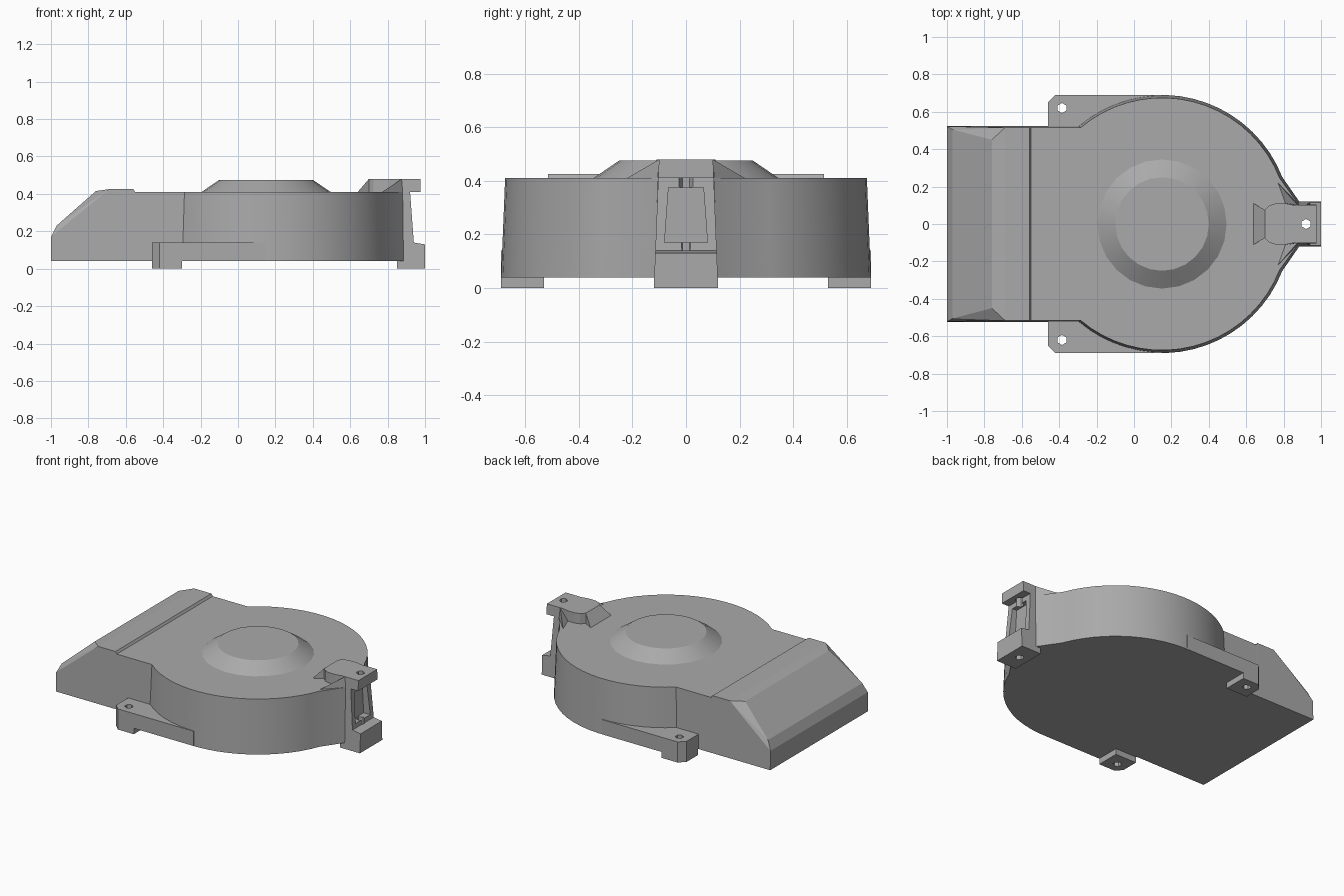
import bpy, bmesh
from math import sin, cos, asin, atan2, sqrt, pi

if "Cube" in bpy.data.objects:
    bpy.data.objects.remove(bpy.data.objects["Cube"], do_unlink=True)

grey = bpy.data.materials.new("mid grey")
grey.use_nodes = True
colour = (0.40, 0.40, 0.40, 1)
grey.diffuse_color = colour
grey.node_tree.nodes["Principled BSDF"].inputs["Base Color"].default_value = colour

CX = 0.15            # centre of the round housing
FLOOR, DECK = 0.04, 0.41


def finish(name, bm, smooth=False):
    bmesh.ops.recalc_face_normals(bm, faces=bm.faces)
    mesh = bpy.data.meshes.new(name)
    bm.to_mesh(mesh)
    bm.free()
    mesh.materials.append(grey)
    ob = bpy.data.objects.new(name, mesh)
    bpy.context.collection.objects.link(ob)
    bpy.ops.object.select_all(action='DESELECT')
    ob.select_set(True)
    bpy.context.view_layer.objects.active = ob
    if smooth:
        bpy.ops.object.shade_smooth_by_angle(angle=pi / 7)
    return ob


def loft(name, lower, upper, smooth=False):
    """Closed solid between two rings of 3D points."""
    bm = bmesh.new()
    a = [bm.verts.new(p) for p in lower]
    b = [bm.verts.new(p) for p in upper]
    bm.faces.new(a[::-1])
    bm.faces.new(b)
    for i in range(len(a)):
        j = (i + 1) % len(a)
        bm.faces.new((a[i], a[j], b[j], b[i]))
    return finish(name, bm, smooth)


def prism(name, outline, z0, z1):
    return loft(name, [(x, y, z0) for x, y in outline], [(x, y, z1) for x, y in outline])


def hull(name, points):
    bm = bmesh.new()
    for p in points:
        bm.verts.new(p)
    bmesh.ops.convex_hull(bm, input=bm.verts)
    bmesh.ops.dissolve_limit(bm, angle_limit=0.02, verts=bm.verts, edges=bm.edges)
    return finish(name, bm)


def both(points):
    return [(x, s * y, z) for x, y, z in points for s in (1, -1)]


def cut(ob, cutter):
    cutter.hide_render = True
    mod = ob.modifiers.new("cut", 'BOOLEAN')
    mod.operation, mod.solver, mod.object = 'DIFFERENCE', 'EXACT', cutter
    bpy.context.view_layer.objects.active = ob
    bpy.ops.object.modifier_apply(modifier=mod.name)
    bpy.data.objects.remove(cutter, do_unlink=True)


def drill(ob, x, y):
    ring = [(x + 0.027 * sin(i * pi / 3), y + 0.027 * cos(i * pi / 3)) for i in range(6)]
    cut(ob, prism("drill", ring, -0.1, 0.6))


# Round housing with a neck on one side and a tapered nose on the other
def housing_ring(r, w, nose_x, nose_y, z, n=18):
    start = atan2(0.25, 0.64)
    end = pi - asin(w / r)
    half = [(nose_x, nose_y)]
    for i in range(n + 1):
        t = start + (end - start) * i / n
        half.append((CX + r * cos(t), r * sin(t)))
    half.append((-0.55, w))
    return [(x, y, z) for x, y in half] + [(x, -y, z) for x, y in reversed(half)]


loft("housing", housing_ring(0.69, 0.525, 0.887, 0.115, FLOOR),
     housing_ring(0.675, 0.515, 0.88, 0.105, DECK), smooth=True)

# Sloping hood over the outlet, with its small raised step
hull("outlet_hood", both([
    (-0.55, 0.525, FLOOR), (-0.55, 0.515, DECK), (-0.56, 0.515, 0.425),
    (-0.69, 0.515, 0.425), (-0.76, 0.45, 0.415), (-0.97, 0.505, 0.23),
    (-1, 0.522, 0.17), (-1, 0.525, FLOOR)]))


# Shallow raised hub on the deck
def circle(r, z, n=24):
    return [(CX + r * cos(2 * pi * i / n), r * sin(2 * pi * i / n), z) for i in range(n)]


loft("hub", circle(0.36, DECK - 0.01), circle(0.25, 0.475), smooth=True)

# Drilled mounting lugs: a ledge along the wall and a foot below it
for side, s in (("left", 1), ("right", -1)):
    corner = [(-0.46, s * 0.65), (-0.42, s * 0.69)]
    ledge = prism(side + "_ledge", [(-0.46, s * 0.5)] + corner +
                  [(CX, s * 0.69), (CX, s * 0.5)], FLOOR, 0.14)
    foot = prism(side + "_foot", [(-0.46, s * 0.53)] + corner +
                 [(-0.30, s * 0.69), (-0.30, s * 0.53)], 0, FLOOR)
    for part in (ledge, foot):
        drill(part, -0.385, s * 0.62)

# Nose bracket: side profile widened towards the base, then recessed and drilled
profile = [(0.85, 0), (1, 0), (1, 0.13), (0.94, 0.14), (0.92, 0.41),
           (0.975, 0.41), (0.975, 0.48), (0.85, 0.48)]
bracket = loft("nose_bracket",
               [(x, -0.12 + z * 0.04, z) for x, z in profile],
               [(x, 0.12 - z * 0.04, z) for x, z in profile])
cut(bracket, hull("recess", both([(x, y, z) for x in (0.888, 1.1)
                                  for y, z in ((0.08, 0.17), (0.065, 0.375))])))
drill(bracket, 0.92, 0)

# Clip on the deck leading to the bracket, with ramp and side gussets
clip = [(0.70, 0.075), (0.725, 0.10), (0.76, 0.11), (0.81, 0.11), (0.86, 0.10)]
prism("clip", clip + [(x, -y) for x, y in reversed(clip)], DECK - 0.01, 0.48)
hull("clip_ramp", both([(0.64, 0.11, DECK), (0.70, 0.075, DECK), (0.70, 0.075, 0.48)]))
for side, s in (("left", 1), ("right", -1)):
    hull(side + "_gusset", [(0.77, s * 0.22, DECK), (0.88, s * 0.105, DECK),
                            (0.875, s * 0.10, 0.48), (0.81, s * 0.11, DECK)])
